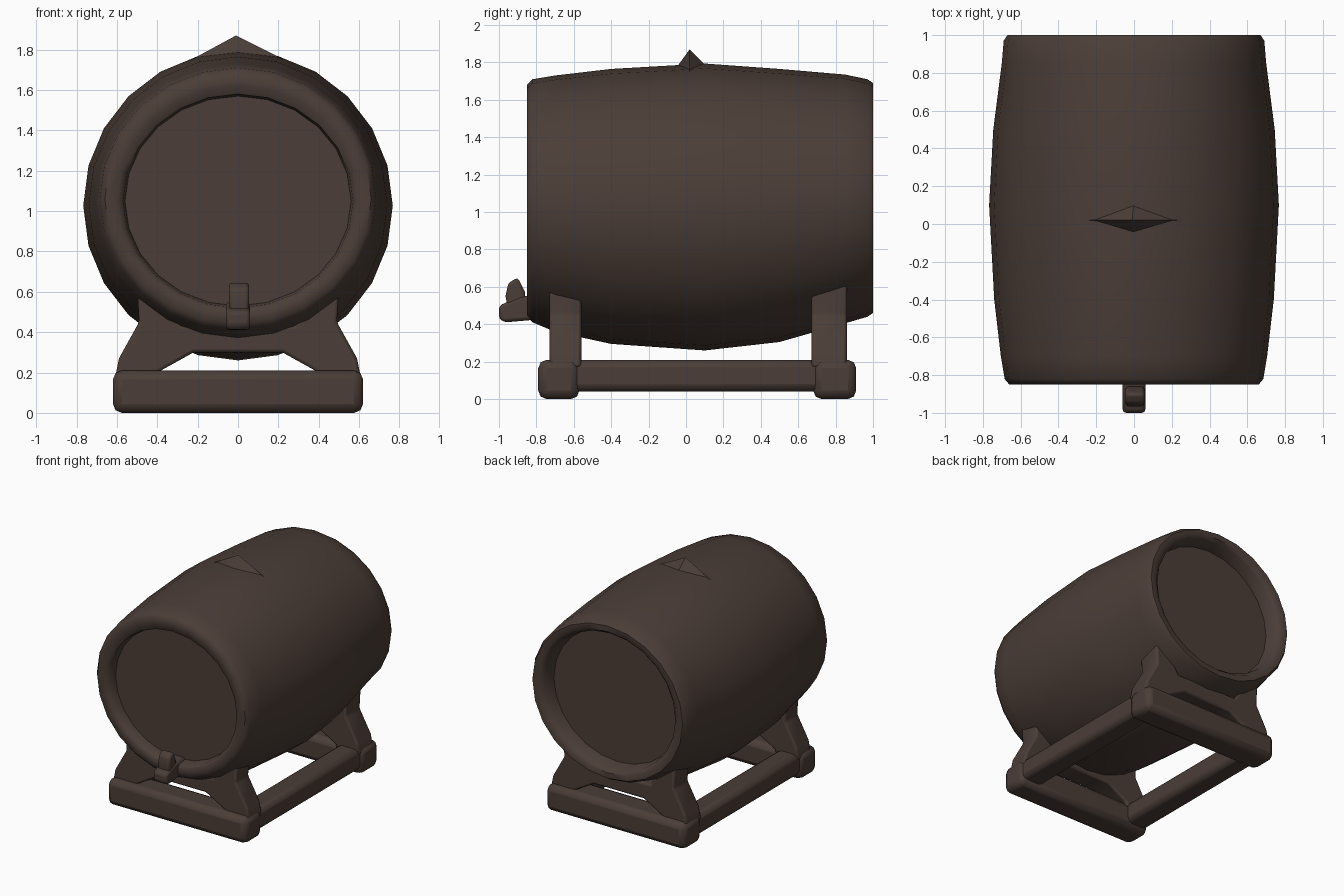
import bpy, bmesh, math

if "Cube" in bpy.data.objects:
    bpy.data.objects.remove(bpy.data.objects["Cube"])

wood = bpy.data.materials.new("dark_brown_wood")
wood.diffuse_color = (0.07, 0.047, 0.038, 1)
wood.use_nodes = True
wood.node_tree.nodes["Principled BSDF"].inputs["Base Color"].default_value = wood.diffuse_color


def finish(name, bm, bevel=0.0, angle=40):
    bmesh.ops.recalc_face_normals(bm, faces=bm.faces)
    me = bpy.data.meshes.new(name)
    bm.to_mesh(me)
    bm.free()
    ob = bpy.data.objects.new(name, me)
    bpy.context.collection.objects.link(ob)
    me.materials.append(wood)
    if bevel:
        m = ob.modifiers.new("bevel", 'BEVEL')
        m.width, m.segments, m.limit_method = bevel, 2, 'ANGLE'
    bpy.ops.object.select_all(action='DESELECT')
    ob.select_set(True)
    bpy.context.view_layer.objects.active = ob
    bpy.ops.object.shade_smooth_by_angle(angle=math.radians(angle))
    return ob


def beam(name, x0, x1, y0, y1, z0, z1, bevel=0.04):
    bm = bmesh.new()
    bmesh.ops.create_cube(bm, size=1)
    for v in bm.verts:
        v.co.x = x0 if v.co.x < 0 else x1
        v.co.y = y0 if v.co.y < 0 else y1
        v.co.z = z0 if v.co.z < 0 else z1
    return finish(name, bm, bevel)


def prism(name, pts, axis, a, b, bevel=0.0):
    """Extrude a 2D outline along x (points are y,z) or y (points are x,z)."""
    bm = bmesh.new()
    put = (lambda p, t: (t, p[0], p[1])) if axis == 'x' else (lambda p, t: (p[0], t, p[1]))
    r0 = [bm.verts.new(put(p, a)) for p in pts]
    r1 = [bm.verts.new(put(p, b)) for p in pts]
    n = len(pts)
    for i in range(n):
        bm.faces.new((r0[i], r0[(i + 1) % n], r1[(i + 1) % n], r1[i]))
    bm.faces.new(r0)
    bm.faces.new(r1)
    return finish(name, bm, bevel)


# Barrel: rings of (y, x radius, z radius, centre z), recessed head at each end
rings = [(-0.76, 0.56, 0.52, 1.05), (-0.83, 0.57, 0.53, 1.05), (-0.85, 0.60, 0.56, 1.06),
         (-0.85, 0.66, 0.62, 1.06), (-0.82, 0.685, 0.65, 1.06), (-0.70, 0.705, 0.685, 1.045),
         (-0.40, 0.74, 0.735, 1.03), (0.10, 0.767, 0.767, 1.027), (0.50, 0.745, 0.73, 1.035),
         (0.85, 0.70, 0.665, 1.07), (0.97, 0.69, 0.635, 1.075), (1.00, 0.67, 0.615, 1.075),
         (1.00, 0.62, 0.57, 1.075), (0.97, 0.585, 0.545, 1.075), (0.87, 0.57, 0.53, 1.075)]
N = 24
bm = bmesh.new()
loops = [[bm.verts.new((rx * math.cos(2 * math.pi * i / N), y, zc + rz * math.sin(2 * math.pi * i / N)))
          for i in range(N)] for y, rx, rz, zc in rings]
for p, q in zip(loops, loops[1:]):
    for i in range(N):
        j = (i + 1) % N
        bm.faces.new((p[i], p[j], q[j], q[i]))
bm.faces.new(loops[0])
bm.faces.new(loops[-1])
finish("barrel", bm, angle=50)

# Bung: low pointed ridge on top
bm = bmesh.new()
base = [bm.verts.new(c) for c in ((-0.25, 0.02, 1.74), (0, -0.06, 1.76), (0.27, 0.02, 1.73), (0, 0.13, 1.76))]
tip = bm.verts.new((-0.01, 0.02, 1.87))
for i in range(4):
    bm.faces.new((base[i], base[(i + 1) % 4], tip))
bm.faces.new(base)
finish("bung", bm)

# Tap: horizontal spout with upright handle
prism("tap_spout", [(-1.0, 0.50), (-1.0, 0.43), (-0.97, 0.41), (-0.74, 0.43), (-0.74, 0.55), (-0.88, 0.55)],
      'x', -0.06, 0.06, 0.02)
prism("tap_handle", [(-0.95, 0.47), (-0.86, 0.47), (-0.86, 0.57), (-0.90, 0.65), (-0.95, 0.62), (-0.965, 0.55)],
      'x', -0.045, 0.055, 0.015)

# Stand: cross beams, saddles and side rails
for tag, y0, y1, s0, s1 in (("front", -0.79, -0.57, -0.73, -0.56), ("back", 0.68, 0.91, 0.67, 0.86)):
    beam(tag + "_cross_beam", -0.62, 0.62, y0, y1, 0.0, 0.21, 0.045)
    half = [(0.61, 0.17), (0.59, 0.27), (0.49, 0.45), (0.50, 0.62), (0.40, 0.62), (0.28, 0.43)]
    under = [(0.22, 0.30), (0.40, 0.20), (0.40, 0.17)]
    outline = half + [(-x, z) for x, z in reversed(half)] + [(-x, z) for x, z in reversed(under)] + under
    prism(tag + "_saddle", outline, 'y', s0, s1, 0.02)
for tag, s in (("right", 1), ("left", -1)):
    a, b = sorted((s * 0.42, s * 0.605))
    beam(tag + "_side_rail", a, b, -0.70, 0.82, 0.04, 0.21, 0.04)
